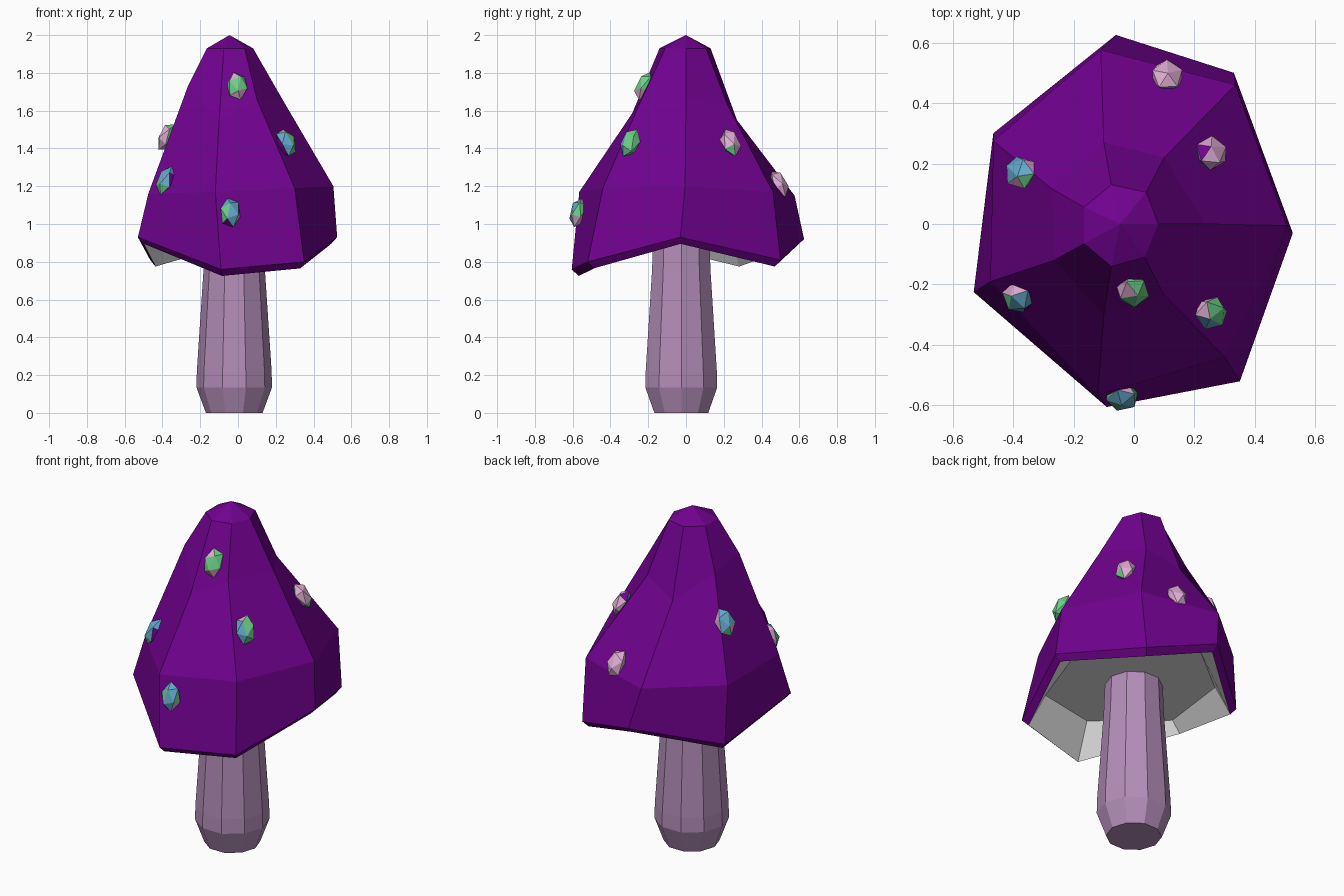
import bpy, bmesh, math
from mathutils import Vector, Matrix

if "Cube" in bpy.data.objects:
    bpy.data.objects.remove(bpy.data.objects["Cube"])

def mat(name, rgb):
    m = bpy.data.materials.new(name)
    m.diffuse_color = (*rgb, 1)
    m.use_nodes = True
    m.node_tree.nodes["Principled BSDF"].inputs["Base Color"].default_value = m.diffuse_color
    return m

purple = mat("purple", (0.165, 0.0005, 0.275))
mauve = mat("mauve", (0.45, 0.27, 0.48))
grey = mat("pale grey", (0.8, 0.8, 0.8))
pink = mat("pink", (0.74, 0.42, 0.66))
green = mat("green", (0.15, 0.62, 0.24))
blue = mat("blue", (0.12, 0.39, 0.58))

def finish(bm, name, mats):
    bmesh.ops.recalc_face_normals(bm, faces=bm.faces)
    me = bpy.data.meshes.new(name)
    bm.to_mesh(me)
    bm.free()
    for m in mats:
        me.materials.append(m)
    ob = bpy.data.objects.new(name, me)
    bpy.context.collection.objects.link(ob)
    return ob

def loft(bm, rings, mat_of=lambda i: 0):
    """Bridge a list of closed rings of points; returns the vertex rings."""
    vs = [[bm.verts.new(p) for p in r] for r in rings]
    n = len(vs[0])
    for i, (a, b) in enumerate(zip(vs, vs[1:])):
        for k in range(n):
            f = bm.faces.new((a[k], a[(k + 1) % n], b[(k + 1) % n], b[k]))
            f.material_index = mat_of(i)
    return vs

# Cap: irregular seven-sided bell with a zigzag rim, thin lip and hollow underside
top = [(-.075, .13, 1.93), (.04, .105, 1.93), (.08, 0, 1.93), (.035, -.11, 1.93),
       (-.075, -.14, 1.93), (-.165, -.065, 1.93), (-.165, .055, 1.93)]
shoulder = [(-.10, .27, 1.55), (.10, .22, 1.63), (.235, 0, 1.66), (.10, -.235, 1.66),
            (-.10, -.30, 1.55), (-.265, -.12, 1.73), (-.27, .115, 1.70)]
mid = [(-.11, .575, 1.15), (.335, .46, 1.17), (.505, -.005, 1.20), (.30, -.44, 1.19),
       (-.12, -.565, 1.17), (-.475, -.19, 1.16), (-.465, .275, 1.15)]
rim = [(-.06, .625, .92), (.33, .50, .81), (.525, -.03, .93), (.35, -.52, .80),
       (-.09, -.605, .76), (-.53, -.225, .93), (-.465, .30, .81)]
lip = [(x * .94, y * .94, z - .035) for x, y, z in rim]
ceiling = [(x * .79, y * .79, .935) for x, y, z in rim]
bm = bmesh.new()
rings = loft(bm, [top, shoulder, mid, rim, lip, ceiling], lambda i: int(i == 4))
apex = bm.verts.new((-.045, 0, 2))
for k in range(7):
    bm.faces.new((rings[0][k], rings[0][(k + 1) % 7], apex))
bm.faces.new(rings[-1]).material_index = 1
finish(bm, "mushroom_cap", [purple, grey])

# Stem: ten-sided, bulging near the foot
bm = bmesh.new()
profile = [(.15, 0), (.2, .135), (.198, .22), (.163, .75), (.155, .95)]
rings = loft(bm, [[(-.02 + r * math.cos(k * math.pi / 5), -.025 + r * math.sin(k * math.pi / 5), z)
                   for k in range(10)] for r, z in profile])
bm.faces.new(rings[0])
bm.faces.new(rings[-1])
finish(bm, "stem", [mauve])

# Spots: flattened twenty-sided gems; each face takes the colour of the closest
# direction (l/r = -x/+x, f/b = -y/+y, u/d = +z/-z)
P, G, B, V = range(4)
AXES = dict(l=(-1, 0, 0), r=(1, 0, 0), f=(0, -1, 0), b=(0, 1, 0), u=(0, 0, 1), d=(0, 0, -1))

def direction(word):
    return sum((Vector(AXES[c]) for c in word), Vector()).normalized()

spots = [
    ((-.005, -.22, 1.73), dict(lf=G, rfd=P, lu=P, ru=G, lfd=P)),
    ((-.38, -.24, 1.23), dict(llf=G, fu=B, rfd=V, lbu=P, u=G)),
    ((-.04, -.57, 1.06), dict(fu=B, lf=G, rf=B, fd=V, u=P, rru=G, rd=P)),
    ((.255, -.295, 1.43), dict(ffu=B, r=G, ru=G, lf=V, lu=P)),
    ((.255, .235, 1.43), dict(ru=P, rrd=G, lbu=V, l=B, b=P, rfu=P)),
    ((.11, .49, 1.21), dict(u=P, rrfu=B, r=P, b=P, l=P)),
    ((-.375, .17, 1.46), dict(lbu=B, lf=P, fu=G, rbu=P, lbd=G)),
]
for i, (p, colours) in enumerate(spots):
    normal = Vector((p[0] + .03, p[1], 0)).normalized() + Vector((0, 0, .25 if p[2] < 1.1 else .5))
    rot = normal.to_track_quat('Z', 'Y').to_matrix().to_4x4()
    bm = bmesh.new()
    bmesh.ops.create_icosphere(bm, subdivisions=1, radius=1)
    bmesh.ops.transform(bm, verts=bm.verts, matrix=Matrix.Translation(p) @ rot
                        @ Matrix.Diagonal((.058, .083, .047, 1)) @ Matrix.Rotation(.6 + i, 4, 'X'))
    bm.normal_update()
    for f in bm.faces:
        f.material_index = colours[max(colours, key=lambda w: f.normal.dot(direction(w)))]
    finish(bm, f"cap_spot_{i + 1}", [pink, green, blue, purple])
